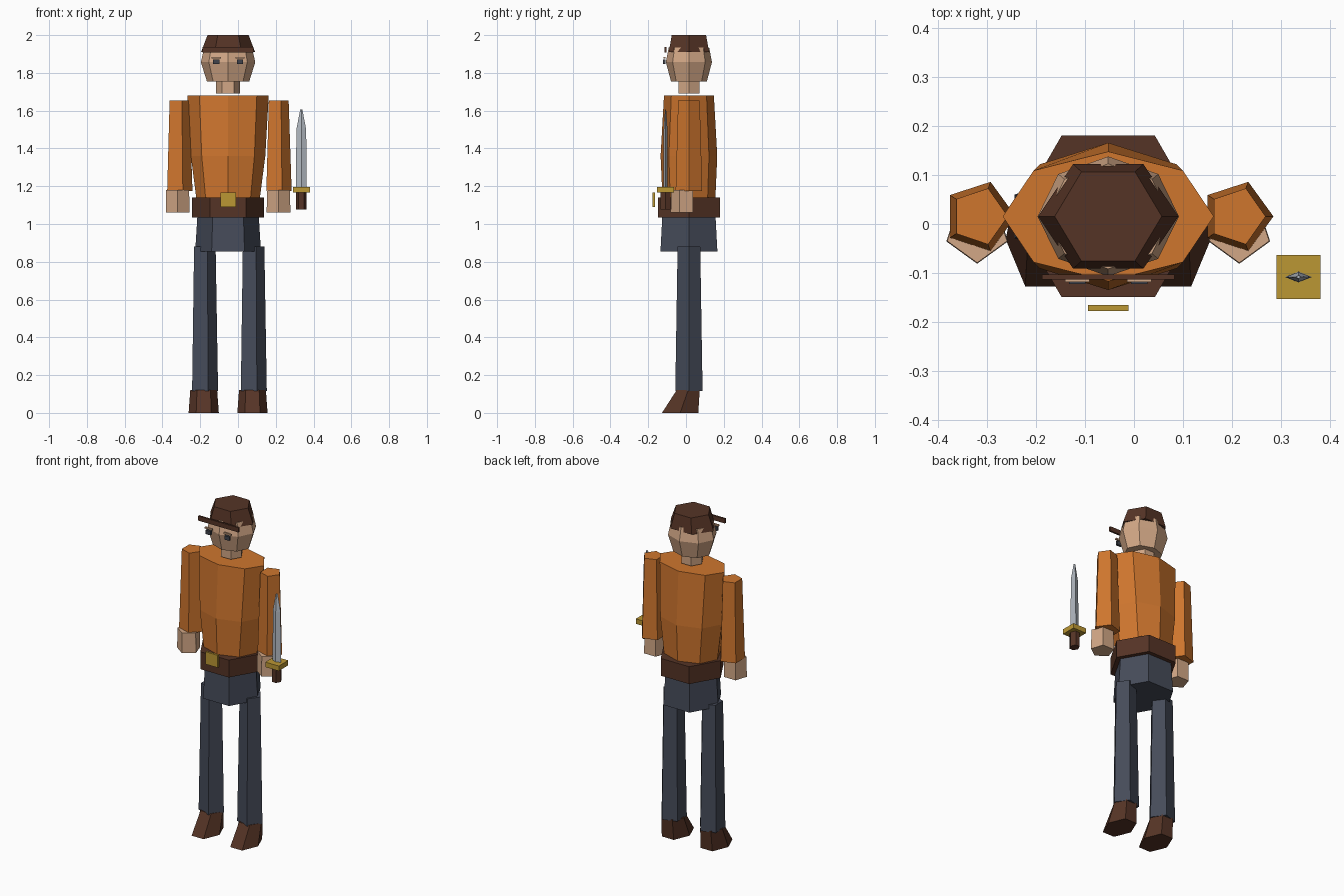
import bpy, bmesh
from math import sin, cos, pi, radians

cube = bpy.data.objects.get("Cube")
if cube:
    bpy.data.objects.remove(cube, do_unlink=True)

CX, CY = -0.0525, 0.0155  # body axis


def material(name, colour):
    m = bpy.data.materials.new(name)
    m.use_nodes = True
    rgba = (*colour, 1)
    m.diffuse_color = rgba
    m.node_tree.nodes["Principled BSDF"].inputs["Base Color"].default_value = rgba
    return m


SHIRT = material("orange cloth", (0.62, 0.18, 0.027))
SKIN = material("skin", (0.65, 0.39, 0.24))
LEATHER = material("brown leather", (0.091, 0.034, 0.019))
TROUSER = material("slate cloth", (0.06, 0.07, 0.1))
GOLD = material("gold", (0.5, 0.31, 0.034))
STEEL = material("steel", (0.45, 0.49, 0.54))
EYE = material("eye grey", (0.05, 0.055, 0.07))


def finish(name, bm, mat):
    bmesh.ops.recalc_face_normals(bm, faces=bm.faces)
    mesh = bpy.data.meshes.new(name)
    bm.to_mesh(mesh)
    bm.free()
    mesh.materials.append(mat)
    ob = bpy.data.objects.new(name, mesh)
    bpy.context.collection.objects.link(ob)
    return ob


def prism(name, mat, x, y, sides, rings, turn=0):
    """Loft of polygons; each ring is (z, x radius, y radius, y shift)."""
    bm = bmesh.new()
    loops = []
    for z, rx, ry, dy in rings:
        angles = [radians(turn) + 2 * pi * i / sides for i in range(sides)]
        loops.append([bm.verts.new((x + rx * cos(a), y + dy + ry * sin(a), z)) for a in angles])
    for low, high in zip(loops, loops[1:]):
        for i in range(sides):
            j = (i + 1) % sides
            bm.faces.new((low[i], low[j], high[j], high[i]))
    bm.faces.new(loops[0][::-1])
    bm.faces.new(loops[-1])
    return finish(name, bm, mat)


def box(name, mat, centre, size):
    bm = bmesh.new()
    bmesh.ops.create_cube(bm, size=1)
    bmesh.ops.scale(bm, vec=size, verts=bm.verts)
    bmesh.ops.translate(bm, vec=centre, verts=bm.verts)
    return finish(name, bm, mat)


# Torso, waist and belt
prism("torso", SHIRT, CX, CY, 8,
      [(1.135, 0.168, 0.14, 0), (1.36, 0.197, 0.15, 0), (1.68, 0.215, 0.132, 0)])
prism("belt", LEATHER, CX, CY, 6, [(1.035, 0.19, 0.19, 0), (1.14, 0.19, 0.19, 0)])
prism("hips", TROUSER, CX, CY, 6, [(0.855, 0.174, 0.174, 0), (1.035, 0.163, 0.163, 0)])
box("buckle", GOLD, (CX, -0.171, 1.128), (0.082, 0.013, 0.075))

# Head and cap
prism("neck", SKIN, CX, CY, 6, [(1.69, 0.064, 0.064, 0), (1.77, 0.064, 0.064, 0)])
prism("head", SKIN, CX, CY, 8,
      [(1.755, 0.112, 0.095, 0), (1.857, 0.144, 0.122, 0), (1.935, 0.126, 0.107, 0)])
prism("cap", LEATHER, CX, CY, 6, [(1.91, 0.143, 0.123, 0), (2.0, 0.109, 0.105, 0)])
box("cap_brim", LEATHER, (CX, -0.108, 1.923), (0.27, 0.011, 0.028))

# Paired parts
for side, s in (("right", -1), ("left", 1)):
    box(side + "_eye", EYE, (CX + s * 0.063, -0.115, 1.858), (0.033, 0.014, 0.024))
    box(side + "_eyelid", SKIN, (CX + s * 0.063, -0.113, 1.88), (0.05, 0.011, 0.009))
    ax = CX + s * 0.2625
    prism(side + "_arm", SHIRT, ax, CY, 5, [(1.175, 0.074, 0.074, 0), (1.655, 0.058, 0.06, 0)])
    prism(side + "_hand", SKIN, CX + s * 0.267, -0.015, 5,
          [(1.06, 0.066, 0.066, 0), (1.18, 0.064, 0.064, 0)], turn=-90)
    lx = CX + s * 0.129
    prism(side + "_leg", TROUSER, lx, CY, 5, [(0.115, 0.076, 0.076, 0), (0.88, 0.063, 0.063, 0)])
    prism(side + "_boot", LEATHER, lx, 0.012, 6,
          [(0, 0.08, 0.111, -0.043), (0.122, 0.071, 0.07, 0)])

# Short sword beside the left hand
SX, SY = 0.335, -0.108
prism("sword_grip", LEATHER, SX, SY, 6, [(1.078, 0.027, 0.031, 0), (1.168, 0.027, 0.031, 0)])
box("sword_guard", GOLD, (SX, SY, 1.181), (0.09, 0.09, 0.03))
prism("sword_blade", STEEL, SX, SY, 4,
      [(1.195, 0.028, 0.011, 0), (1.5, 0.026, 0.01, 0), (1.605, 0.006, 0.003, 0)])
